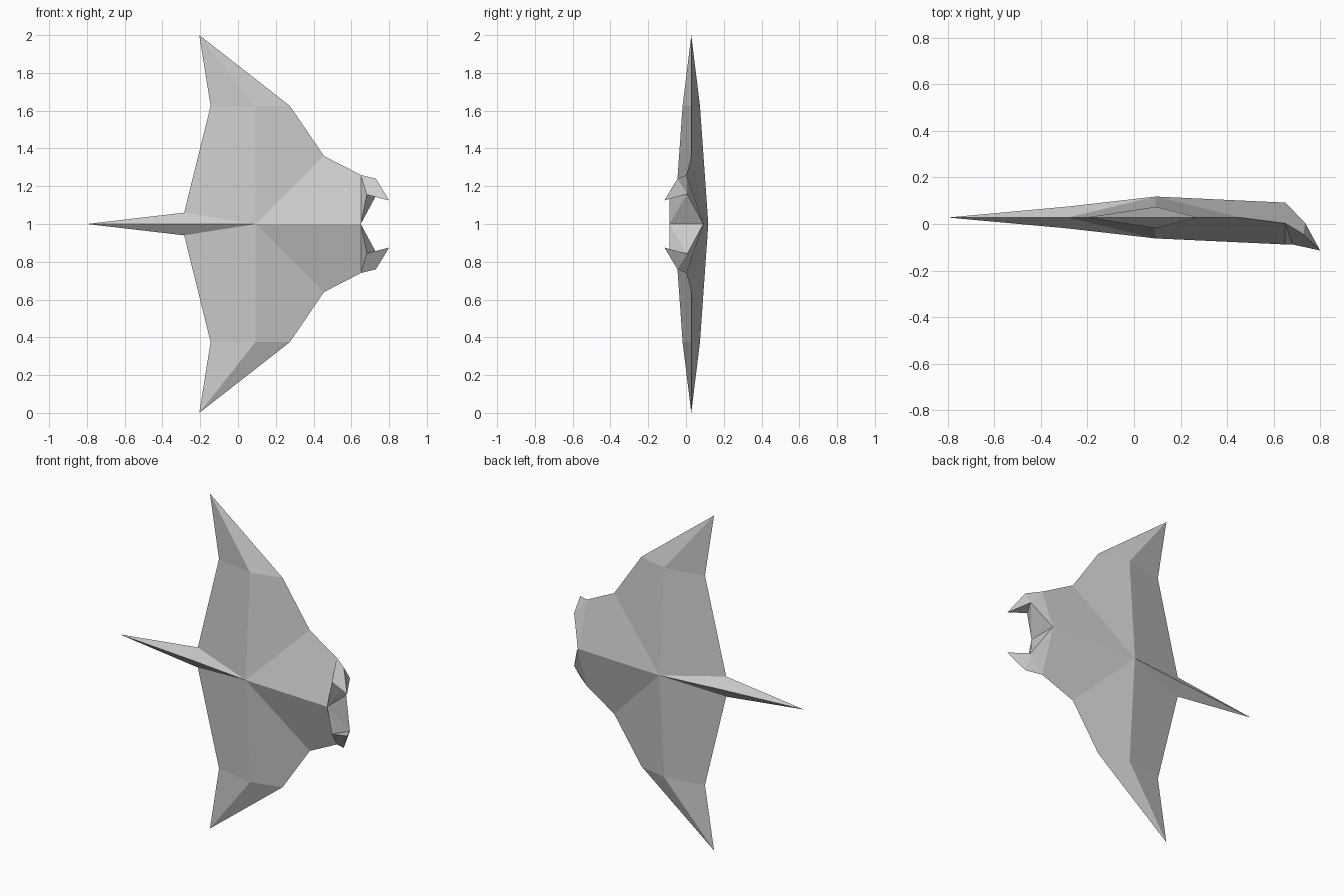
import bpy
import bmesh

default_cube = bpy.data.objects.get("Cube")
if default_cube:
    bpy.data.objects.remove(default_cube, do_unlink=True)

MID = 0.028  # depth of the thin fin edge

# Outline of one half, as x and height above the centre line
outline = {
    "tail_tip": (-0.8, 0), "tail_side": (-0.285, 0.06),
    "trail": (-0.145, 0.625), "wing_tip": (-0.205, 1),
    "lead": (0.275, 0.625), "shoulder": (0.455, 0.36),
}
points = {name: (x, MID, h) for name, (x, h) in outline.items()}

# Ridges raised equally on the belly and the back: x, height, thickness
ridges = {"tail_ridge": (-0.285, 0, 0.047), "centre": (0.093, 0, 0.09),
          "wing_ridge": (0.093, 0.625, 0.046), "nose": (0.65, 0, 0.09)}
for name, (x, h, t) in ridges.items():
    points["belly_" + name] = (x, MID - t, h)
    points["back_" + name] = (x, MID + t, h)

# Head and curled horn
points.update({
    "belly_nose": (0.65, -0.088, 0), "back_nose": (0.65, 0.092, 0),
    "cheek": (0.65, 0.003, 0.26), "horn_outer": (0.73, -0.045, 0.24),
    "horn_tip": (0.8, -0.114, 0.125), "horn_inner": (0.682, -0.088, 0.155),
    "mouth_corner": (0.735, 0.006, 0.158),
})

# Panels shared by the belly and the back; "*" stands for the side
side_panels = [
    "tail_tip *_tail_ridge tail_side",
    "*_tail_ridge *_centre tail_side",
    "tail_side *_centre *_wing_ridge trail",
    "*_centre shoulder lead *_wing_ridge",
    "trail *_wing_ridge wing_tip",
    "*_wing_ridge lead wing_tip",
    "*_centre *_nose cheek shoulder",
]
# Mouth and horn panels
head_panels = [
    "belly_nose horn_inner cheek",
    "cheek horn_inner horn_tip horn_outer",
    "horn_inner mouth_corner horn_tip",
    "horn_outer horn_tip mouth_corner",
    "cheek horn_outer mouth_corner",
    "cheek mouth_corner back_nose",
    "belly_nose mouth_corner horn_inner",
    "belly_nose back_nose mouth_corner",
]
panels = [p.replace("*", s) for s in ("belly", "back") for p in side_panels] + head_panels

# Build both halves, welding along the centre line
bm = bmesh.new()
for sign in (1, -1):
    verts = {n: bm.verts.new((x, y, 1 + sign * h)) for n, (x, y, h) in points.items()}
    for panel in panels:
        bm.faces.new([verts[n] for n in panel.split()])
bmesh.ops.remove_doubles(bm, verts=bm.verts[:], dist=0.0005)
bmesh.ops.recalc_face_normals(bm, faces=bm.faces[:])

mesh = bpy.data.meshes.new("ray_body")
bm.to_mesh(mesh)
bm.free()
body = bpy.data.objects.new("ray_body", mesh)
bpy.context.collection.objects.link(body)

# Plain grey skin
skin = bpy.data.materials.new("grey_skin")
skin.use_nodes = True
grey = (0.6, 0.6, 0.6, 1)
skin.diffuse_color = grey
skin.node_tree.nodes["Principled BSDF"].inputs["Base Color"].default_value = grey
mesh.materials.append(skin)
